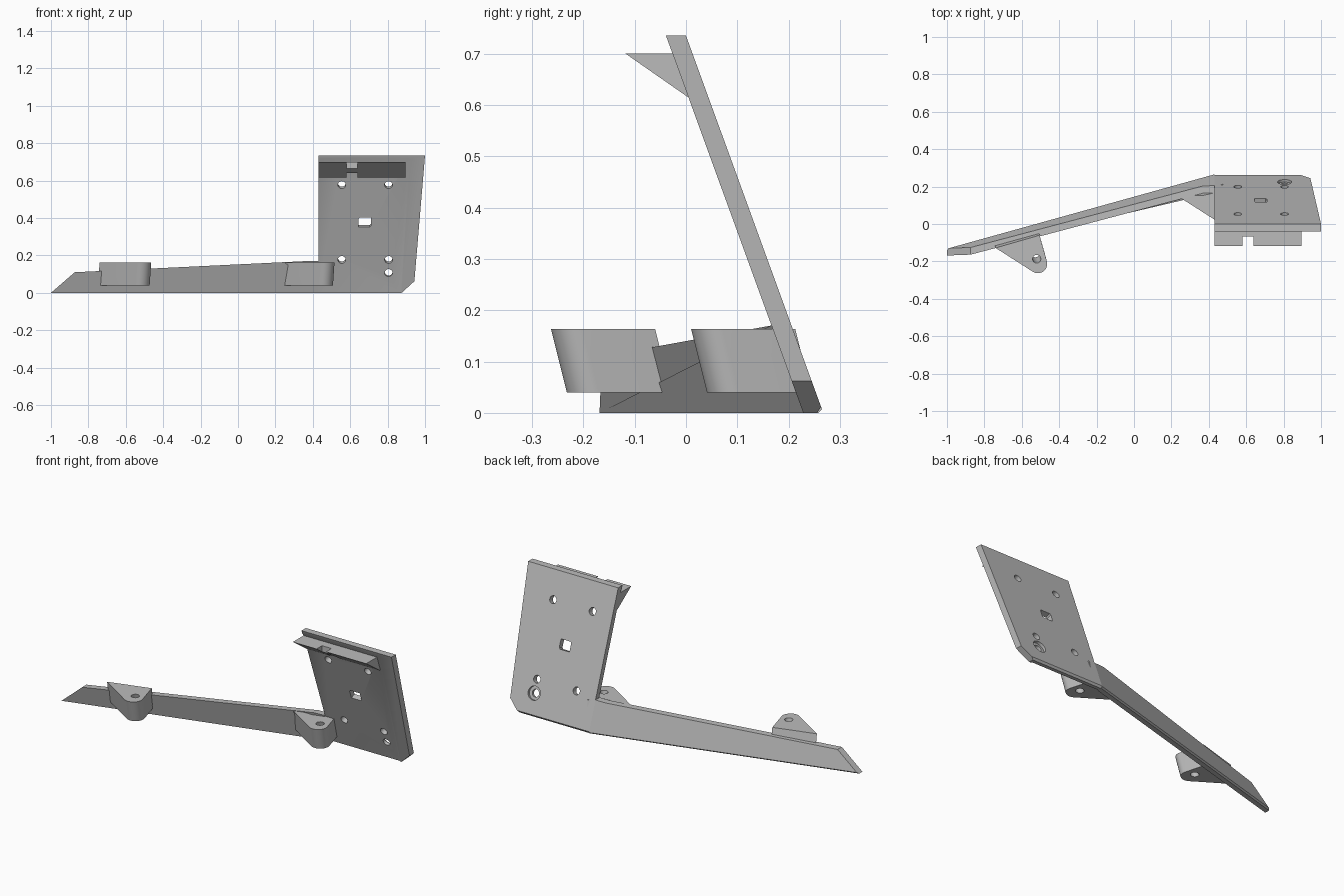
import bpy, bmesh, math
from mathutils import Vector, Matrix

if "Cube" in bpy.data.objects:
    bpy.data.objects.remove(bpy.data.objects["Cube"])

mat = bpy.data.materials.new("plain grey")
mat.diffuse_color = (0.5, 0.5, 0.5, 1)
mat.use_nodes = True
mat.node_tree.nodes["Principled BSDF"].inputs["Base Color"].default_value = mat.diffuse_color

LEAN = math.tan(math.radians(20))       # backward lean of the panel
SLOPE, TILT = 0.278, 0.278              # arm direction in plan, arm lean


def panel_front(z):
    return 0.2285 - LEAN * z


def panel_back(z):
    return 0.2675 - LEAN * z


def arm_back(x, z):
    return 0.148 + SLOPE * x - TILT * z


def loft(name, a, b):
    """Solid between two matching loops of points."""
    bm = bmesh.new()
    va = [bm.verts.new(p) for p in a]
    vb = [bm.verts.new(p) for p in b]
    n = len(va)
    bm.faces.new(va)
    bm.faces.new(vb[::-1])
    for i in range(n):
        j = (i + 1) % n
        bm.faces.new((va[j], va[i], vb[i], vb[j]))
    bmesh.ops.recalc_face_normals(bm, faces=bm.faces[:])
    me = bpy.data.meshes.new(name)
    bm.to_mesh(me)
    bm.free()
    ob = bpy.data.objects.new(name, me)
    bpy.context.collection.objects.link(ob)
    me.materials.append(mat)
    return ob


def cut(ob, cutters):
    """Subtract the cutters, then discard them."""
    for c in cutters:
        m = ob.modifiers.new("cut", 'BOOLEAN')
        m.operation, m.solver, m.object = 'DIFFERENCE', 'EXACT', c
        c.hide_render = True
    bpy.context.view_layer.update()
    dg = bpy.context.evaluated_depsgraph_get()
    me = bpy.data.meshes.new_from_object(ob.evaluated_get(dg))
    ob.modifiers.clear()
    ob.data = me
    for c in cutters:
        bpy.data.objects.remove(c)


def smooth(ob):
    bpy.ops.object.select_all(action='DESELECT')
    ob.select_set(True)
    bpy.context.view_layer.objects.active = ob
    bpy.ops.object.shade_smooth_by_angle(angle=math.radians(30))


def circle(r, n=24):
    return [(r * math.cos(2 * math.pi * i / n), r * math.sin(2 * math.pi * i / n))
            for i in range(n)]


def box(name, x0, x1, y0, y1, z0, z1):
    q = [(x0, y0), (x1, y0), (x1, y1), (x0, y1)]
    return loft(name, [(x, y, z0) for x, y in q], [(x, y, z1) for x, y in q])


# Leaning panel, with clipped lower right corner
outline = [(0.43, 0), (0.875, 0), (0.943, 0.062), (1.0, 0.735), (0.43, 0.735)]
panel = loft("panel", [(x, panel_front(z), z) for x, z in outline],
             [(x, panel_back(z), z) for x, z in outline])

# Panel holes run square to its face
normal = Vector((0, -1, -LEAN)).normalized()
up = Vector((0, -LEAN, 1)).normalized()


def panel_hole(x, z, shape, d0=-0.03, d1=0.08):
    c = Vector((x, panel_front(z), z))
    pts = [c + Vector((u, 0, 0)) + up * v for u, v in shape]
    return loft("hole_cutter", [p - normal * d0 for p in pts], [p - normal * d1 for p in pts])


holes = [panel_hole(x, z, circle(0.021)) for x, z in
         [(0.555, 0.575), (0.805, 0.575), (0.555, 0.175), (0.805, 0.175), (0.805, 0.105)]]
holes.append(panel_hole(0.805, 0.105, circle(0.038), 0.022, 0.08))      # counterbore
holes.append(panel_hole(0.677, 0.375, [(-0.033, -0.027), (0.027, -0.027), (0.033, -0.02),
                                       (0.033, 0.027), (-0.027, 0.027), (-0.033, 0.02)]))

# Shallow recess on the front, leaving a raised strip on the right and top
rim = [(0.3, -0.1), (0.863, -0.1), (0.92, 0.717), (0.3, 0.717)]
floor = [(0.3, -0.1), (0.853, -0.1), (0.905, 0.70), (0.3, 0.70)]
D = 0.006
recess = loft("recess_cutter", [(x, panel_front(z) - D, z) for x, z in
                                [(0.3, -0.1), (0.873, -0.1), (0.935, 0.734), (0.3, 0.734)]],
              [(x, panel_front(z) + D, z) for x, z in floor])
# Clipped lower back edge
edge = loft("edge_cutter", *[[(x, 0.253, -0.01), (x, 0.2555, 0), (x, 0.2635, 0.012),
                              (x, 0.29, 0.03), (x, 0.29, -0.01)] for x in (0.2, 1.1)])
cut(panel, [recess, edge] + holes)
smooth(panel)

# Long arm, tapering to a slanted tip
T = 0.0385
side = [(-1.0, 0), (0.43, 0), (0.43, 0.171), (0.37, 0.17), (-0.873, 0.11)]


def arm_y(x, z, d):
    return min(arm_back(x, z), panel_back(z)) - d


arm_front = [(x, arm_y(x, z, T), z) for x, z in side]
arm_rear = [(x, arm_y(x, z, 0), z) for x, z in side]
arm = loft("arm", arm_front, arm_rear)
bev = loft("arm_edge_cutter",
           [(-1.1, arm_back(-1.1, 0) + dy, z) for dy, z in
            [(-0.014, -0.01), (-0.01, 0), (0, 0.01), (0.03, 0.03), (0.03, -0.01)]],
           [(0.45, arm_back(0.45, 0) + dy, z) for dy, z in
            [(-0.014, -0.01), (-0.01, 0), (0, 0.01), (0.03, 0.03), (0.03, -0.01)]])
cut(arm, [bev])

# Rounded mounting lugs on the arm front
for name, ox, oy in [("outer_lug", 0, 0), ("inner_lug", 0.98, 0.273)]:
    cx, cy, r = -0.514, -0.213, 0.05
    plan = [(-0.505, -0.060), (-0.74, -0.128)]
    plan += [(cx + r * math.cos(math.radians(a)), cy + r * math.sin(math.radians(a)))
             for a in range(238, 376, 8)]

    def ring(pts, z):
        k = z - 0.163
        return [(x + ox + 0.067 * k, y + oy - 0.25 * k, z) for x, y in pts]

    lug = loft(name, ring(plan, 0.163), ring(plan, 0.04))
    bore = [(-0.52 + u, -0.187 + v) for u, v in circle(0.022)]
    cut(lug, [loft("bore_cutter", ring(bore, 0.2), ring(bore, 0.0))])
    smooth(lug)

# Wedge ledge near the panel top, with a notch
wedge = [(-0.118, 0.70), (0.004, 0.615), (0.014, 0.615), (-0.018, 0.70)]
ledge = loft("ledge", [(0.43, y, z) for y, z in wedge], [(0.895, y, z) for y, z in wedge])
cut(ledge, [box("notch_cutter", 0.58, 0.64, -0.2, -0.068, 0.6, 0.8),
            box("slot_cutter", 0.58, 0.64, -0.1, 0.1, 0.6, 0.64)])
